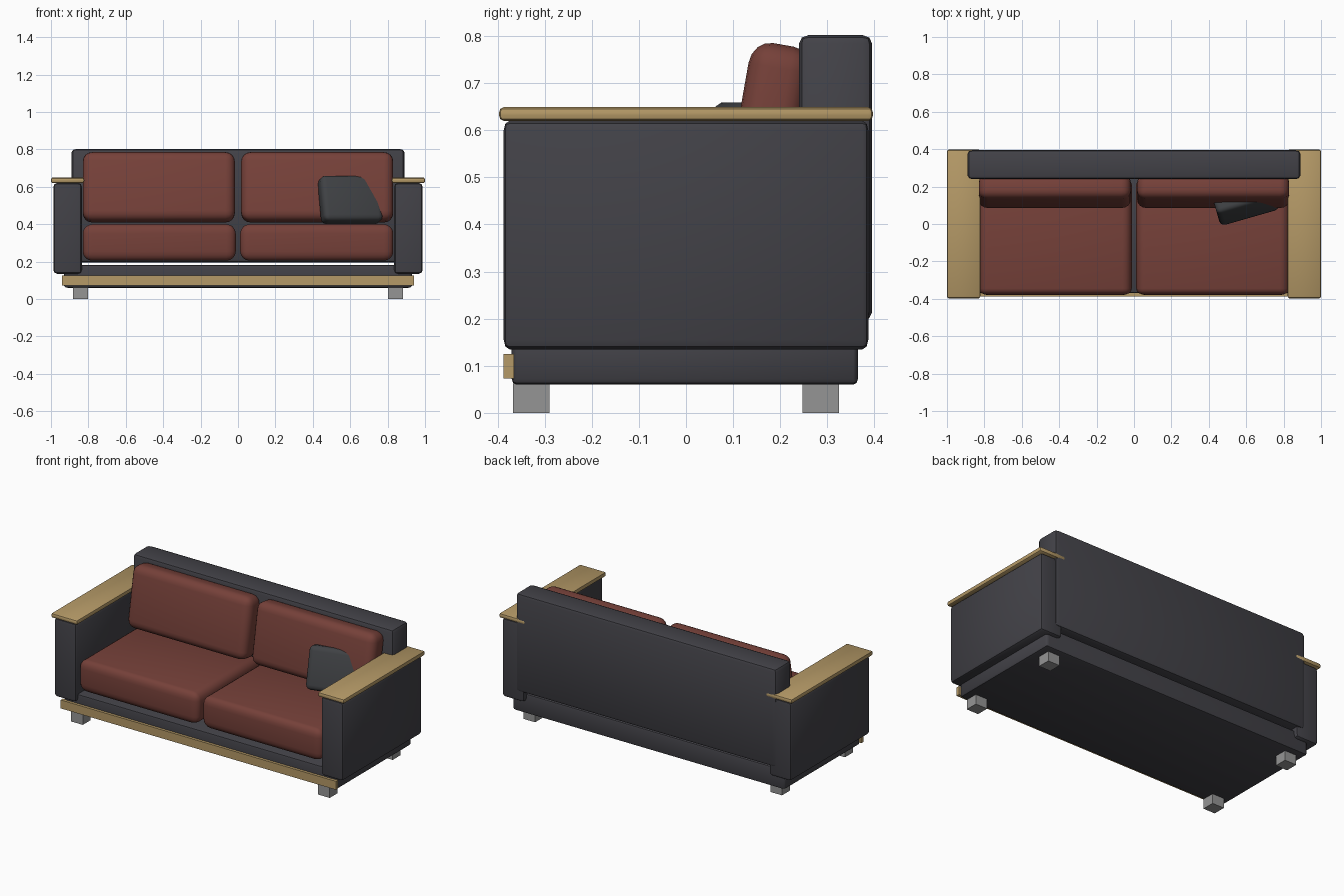
import bpy, bmesh
from math import radians
from mathutils import Matrix, Vector, Euler

cube = bpy.data.objects.get("Cube")
if cube:
    bpy.data.objects.remove(cube, do_unlink=True)


def material(name, rgb):
    m = bpy.data.materials.new(name)
    m.use_nodes = True
    m.diffuse_color = (*rgb, 1)
    m.node_tree.nodes["Principled BSDF"].inputs["Base Color"].default_value = (*rgb, 1)
    return m


charcoal = material("charcoal fabric", (0.055, 0.054, 0.064))
russet = material("russet fabric", (0.18, 0.052, 0.041))
wood = material("pale wood", (0.46, 0.32, 0.135))
metal = material("grey metal", (0.30, 0.30, 0.30))
slate = material("slate fabric", (0.050, 0.053, 0.058))


def box(name, lo, hi, mat, radii=None, segments=2, rot=(0, 0, 0)):
    """Box between two corners; edges rounded by a separate radius per axis."""
    lo, hi = Vector(lo), Vector(hi)
    size = hi - lo
    r = Vector(radii) if radii else Vector((1, 1, 1))
    bm = bmesh.new()
    bmesh.ops.create_cube(bm, size=1)
    bmesh.ops.scale(bm, vec=[size[i] / r[i] for i in range(3)], verts=bm.verts)
    if radii:
        bmesh.ops.bevel(bm, geom=bm.edges[:], offset=1, segments=segments,
                        profile=0.5, affect='EDGES')
    bmesh.ops.scale(bm, vec=r, verts=bm.verts)
    turn = Euler([radians(a) for a in rot]).to_matrix().to_4x4()
    bm.transform(Matrix.Translation((lo + hi) / 2) @ turn)
    mesh = bpy.data.meshes.new(name)
    bm.to_mesh(mesh)
    bm.free()
    mesh.materials.append(mat)
    obj = bpy.data.objects.new(name, mesh)
    bpy.context.collection.objects.link(obj)
    if radii:
        bpy.ops.object.select_all(action='DESELECT')
        obj.select_set(True)
        bpy.context.view_layer.objects.active = obj
        bpy.ops.object.shade_smooth_by_angle(angle=radians(40))
    return obj


def pair(name, lo, hi, *args, **kw):
    """The same box on the left (+x) and right (-x)."""
    box("left_" + name, lo, hi, *args, **kw)
    box("right_" + name, (-hi[0], lo[1], lo[2]), (-lo[0], hi[1], hi[2]), *args, **kw)


# Frame
box("base", (-0.93, -0.37, 0.06), (0.93, 0.365, 0.182), charcoal, (0.02, 0.01, 0.012))
box("backrest", (-0.89, 0.24, 0.196), (0.89, 0.395, 0.802), charcoal, (0.025, 0.02, 0.018))
box("front_rail", (-0.94, -0.387, 0.073), (0.94, -0.365, 0.125), wood)

# Arms and their wooden tops
pair("arm", (0.835, -0.387, 0.135), (0.987, 0.387, 0.62), charcoal, (0.02, 0.012, 0.02))
pair("armrest", (0.822, -0.397, 0.62), (1.0, 0.397, 0.649), wood, (0.008, 0.01, 0.012))

# Legs
pair("front_leg", (0.803, -0.367, 0), (0.883, -0.29, 0.062), metal)
pair("back_leg", (0.803, 0.247, 0), (0.883, 0.325, 0.062), metal)

# Cushions, the back ones leaning backwards
pair("seat_cushion", (0.012, -0.38, 0.205), (0.83, 0.245, 0.4), russet,
     (0.05, 0.035, 0.05), segments=4)
pair("back_cushion", (0.017, 0.108, 0.41), (0.83, 0.242, 0.784), russet,
     (0.05, 0.045, 0.05), segments=4, rot=(-10, 0, 0))

# Loose pillow resting in the left corner
box("pillow", (0.435, 0.06, 0.403), (0.765, 0.16, 0.657), slate,
    (0.03, 0.025, 0.03), segments=3, rot=(-18, 0, 16))
